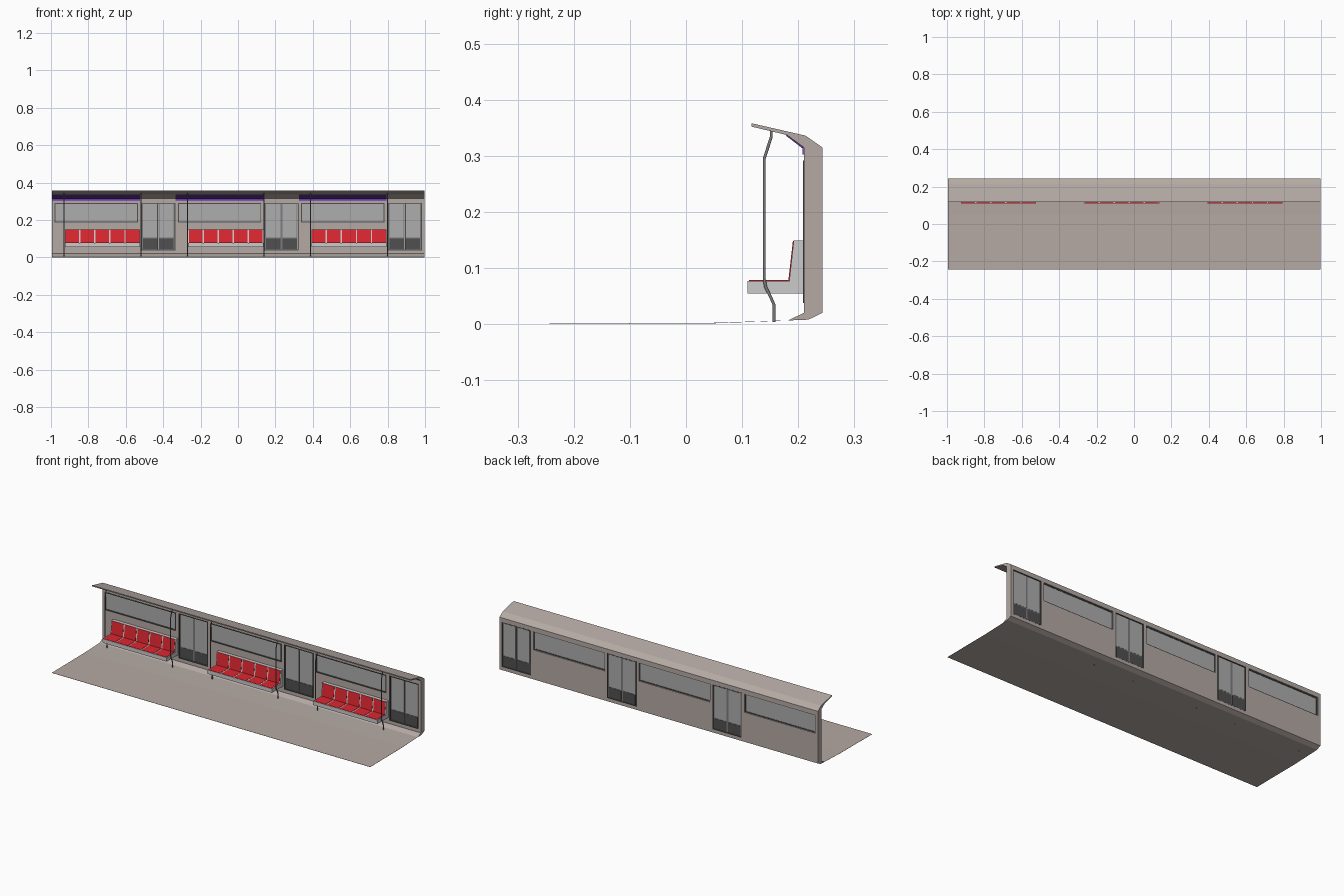
import bpy, bmesh
from mathutils import Vector

if "Cube" in bpy.data.objects:
    bpy.data.objects.remove(bpy.data.objects["Cube"])


def material(name, rgb):
    m = bpy.data.materials.new(name)
    m.diffuse_color = (*rgb, 1)
    m.use_nodes = True
    m.node_tree.nodes["Principled BSDF"].inputs["Base Color"].default_value = m.diffuse_color
    return m


BEIGE = material("beige", (0.46, 0.40, 0.37))
RED = material("red", (0.72, 0.02, 0.03))
PURPLE = material("purple", (0.09, 0.03, 0.22))
VIOLET = material("violet", (0.25, 0.08, 0.6))
DARK = material("dark_grey", (0.08, 0.08, 0.08))
STEEL = material("steel", (0.2, 0.2, 0.21))
GLASS = material("glass", (0.42, 0.42, 0.42))


def finish(name, bm, mat=None):
    bmesh.ops.recalc_face_normals(bm, faces=bm.faces)
    me = bpy.data.meshes.new(name)
    bm.to_mesh(me)
    bm.free()
    ob = bpy.data.objects.new(name, me)
    bpy.context.collection.objects.link(ob)
    if mat:
        me.materials.append(mat)
    return ob


def add_prism(bm, yz, x0, x1):
    """Extrude a closed y-z profile along x."""
    f = bm.faces.new([bm.verts.new((x0, y, z)) for y, z in yz])
    r = bmesh.ops.extrude_face_region(bm, geom=[f])
    for v in r["geom"]:
        if isinstance(v, bmesh.types.BMVert):
            v.co.x = x1


def add_box(bm, x0, x1, y0, y1, z0, z1):
    add_prism(bm, [(y0, z0), (y1, z0), (y1, z1), (y0, z1)], x0, x1)


def prism(name, yz, x0, x1, mat=None):
    bm = bmesh.new()
    add_prism(bm, yz, x0, x1)
    return finish(name, bm, mat)


def boxes(name, specs, mat=None):
    bm = bmesh.new()
    for s in specs:
        add_box(bm, *s)
    return finish(name, bm, mat)


def frame(name, x0, x1, y0, y1, z0, z1, t, mat):
    return boxes(name, [(x0, x1, y0, y1, z0, z0 + t), (x0, x1, y0, y1, z1 - t, z1),
                        (x0, x0 + t, y0, y1, z0 + t, z1 - t),
                        (x1 - t, x1, y0, y1, z0 + t, z1 - t)], mat)


def tube(name, pts, radius, mat):
    cu = bpy.data.curves.new(name, "CURVE")
    cu.dimensions = "3D"
    cu.bevel_depth = radius
    cu.bevel_resolution = 1
    cu.use_fill_caps = True
    sp = cu.splines.new("POLY")
    sp.points.add(len(pts) - 1)
    for p, co in zip(sp.points, pts):
        p.co = (*co, 1)
    cu.materials.append(mat)
    ob = bpy.data.objects.new(name, cu)
    bpy.context.collection.objects.link(ob)
    return ob


PITCH = 0.659
BAYS = [i * PITCH for i in range(3)]
WIN = (-0.98, -0.535, 0.187, 0.29)
DOOR = (-0.518, -0.335, 0.038, 0.292)

# carriage shell: floor, wall and ceiling edge in one section
shell = prism("carriage_shell", [
    (-0.243, 0), (0.05, 0.0015), (0.218, 0.008), (0.243, 0.02), (0.243, 0.315),
    (0.213, 0.336), (0.117, 0.358), (0.117, 0.352), (0.18, 0.337), (0.21, 0.315),
    (0.21, 0.02), (0.182, 0.0068), (0.05, 0.0025), (-0.243, 0.0008)], -0.995, 0.997, BEIGE)

# window and door openings
cutter = boxes("opening_cutter", [(a + d, b + d, 0.195, 0.26, z0, z1)
                                  for d in BAYS for a, b, z0, z1 in (WIN, DOOR)])
mod = shell.modifiers.new("openings", "BOOLEAN")
mod.operation = "DIFFERENCE"
mod.solver = "EXACT"
mod.object = cutter
bpy.context.view_layer.objects.active = shell
bpy.ops.object.modifier_apply(modifier=mod.name)
bpy.data.objects.remove(cutter)

for d in BAYS:
    # window
    a, b, z0, z1 = WIN
    frame("window_frame", a + d, b + d, 0.2085, 0.238, z0, z1, 0.005, DARK)
    boxes("window_glass", [(a + d + 0.004, b + d - 0.004, 0.215, 0.236, z0 + 0.004, z1 - 0.004)], GLASS)

    # double door
    a, b, z0, z1 = DOOR
    frame("door_frame", a + d, b + d, 0.2085, 0.2435, z0, z1, 0.004, DARK)
    w = (b - a - 0.008) / 2
    for k in range(2):
        x = a + d + 0.004 + k * w
        boxes("door_leaf", [(x + 0.0006, x + w - 0.0006, 0.216, 0.239, z0 + 0.003, z1 - 0.003)], STEEL)
        boxes("door_lower_panel", [(x + 0.005, x + w - 0.005, 0.215, 0.240, z0 + 0.006, 0.1)], DARK)
        boxes("door_glass", [(x + 0.006, x + w - 0.006, 0.215, 0.240, 0.105, z1 - 0.007)], GLASS)

    # purple panels above the window
    prism("upper_panel", [(0.2105, 0.315), (0.1805, 0.3375), (0.178, 0.336), (0.208, 0.313)],
          d - 0.992, d - 0.523, PURPLE)
    boxes("upper_panel_trim", [(d - 0.992, d - 0.523, 0.208, 0.2105, 0.302, 0.3145)], VIOLET)

    # bench with five seats
    prism("bench", [(0.11, 0.055), (0.211, 0.055), (0.211, 0.149), (0.192, 0.149),
                    (0.184, 0.077), (0.11, 0.077)], d - 0.926, d - 0.523)
    for k in range(5):
        x = d - 0.9245 + k * 0.0803
        prism("seat_cushion", [(0.112, 0.0765), (0.112, 0.0785), (0.1825, 0.0785), (0.1905, 0.1485),
                               (0.1925, 0.1485), (0.1845, 0.0765)], x + 0.003, x + 0.0755, RED)

    # bent grab poles at both bench ends
    for x in (d - 0.930, d - 0.519):
        tube("grab_pole", [(x, 0.157, 0.004), (x, 0.157, 0.034), (x, 0.152, 0.046), (x, 0.142, 0.066),
                           (x, 0.1395, 0.08), (x, 0.1395, 0.295), (x, 0.152, 0.334), (x, 0.152, 0.344)],
             0.003, STEEL)
